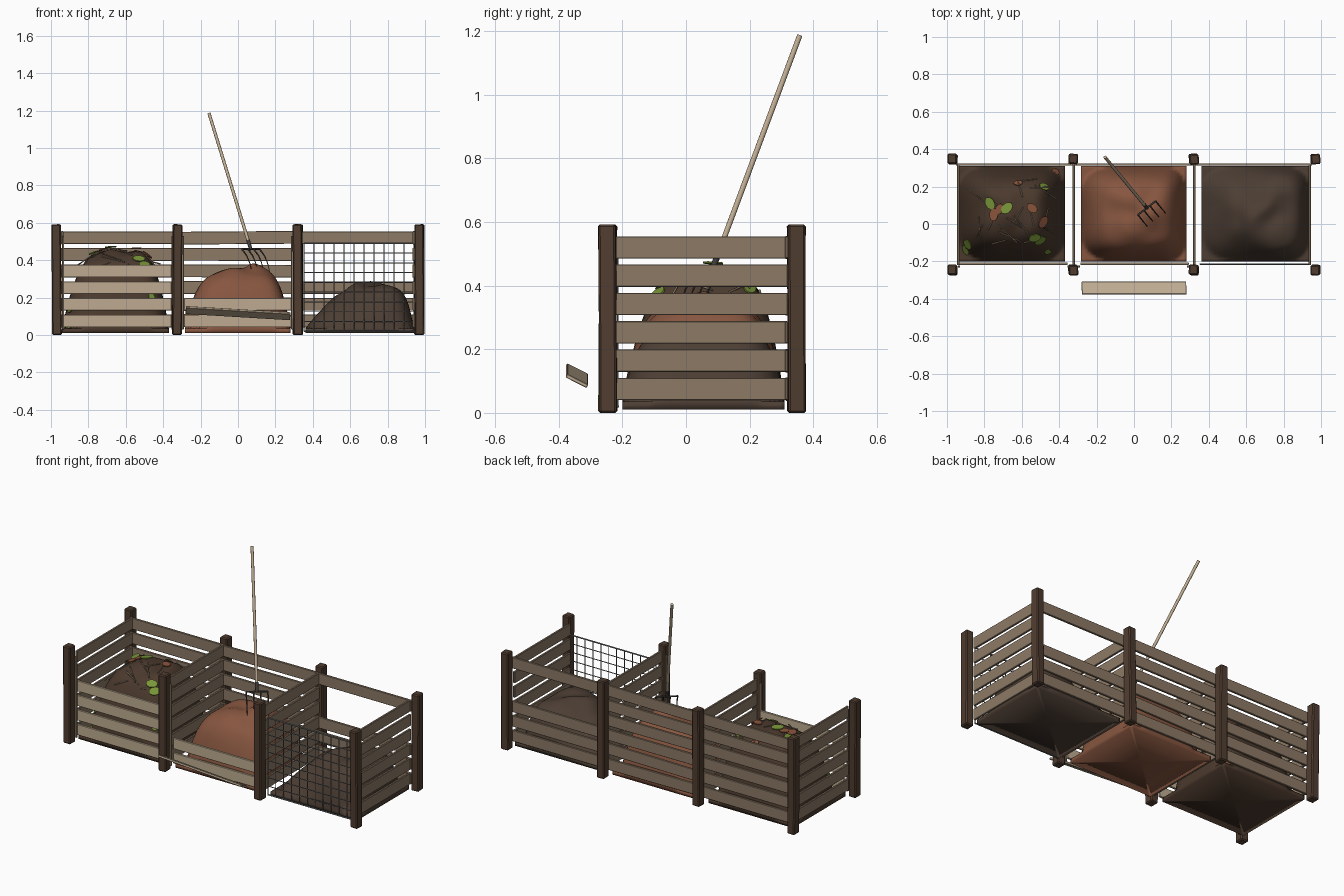
import bpy, bmesh, math, random
from mathutils import Vector, Matrix, noise

random.seed(4)
cube = bpy.data.objects.get("Cube")
if cube:
    bpy.data.objects.remove(cube, do_unlink=True)


def material(name, *rgb):
    m = bpy.data.materials.new(name)
    m.use_nodes = True
    m.diffuse_color = (*rgb, 1)
    m.node_tree.nodes["Principled BSDF"].inputs["Base Color"].default_value = (*rgb, 1)
    return m


POST = material("dark post wood", .08, .046, .03)
OLD = material("weathered board", .265, .193, .132)
FRESH = material("pale board", .52, .41, .285)
SCRAPS = material("dark scraps", .07, .041, .026)
RUST = material("red brown compost", .24, .092, .05)
HUMUS = material("finished compost", .073, .048, .034)
GREEN = material("green leaf", .19, .3, .04)
DRY = material("dry leaf", .25, .09, .045)
WIRE = material("grey wire", .17, .18, .19)
IRON = material("dark iron", .05, .043, .042)


def finish(bm, name, mat, smooth_angle=0):
    bmesh.ops.recalc_face_normals(bm, faces=bm.faces)
    me = bpy.data.meshes.new(name)
    bm.to_mesh(me)
    bm.free()
    me.materials.append(mat)
    ob = bpy.data.objects.new(name, me)
    bpy.context.collection.objects.link(ob)
    if smooth_angle:
        bpy.ops.object.select_all(action="DESELECT")
        ob.select_set(True)
        bpy.context.view_layer.objects.active = ob
        bpy.ops.object.shade_smooth_by_angle(angle=math.radians(smooth_angle))
    return ob


def box(name, centre, size, mat, bevel=.002, rot=(0, 0, 0)):
    bm = bmesh.new()
    bmesh.ops.create_cube(bm, size=1, matrix=Matrix.Diagonal((*size, 1)))
    ob = finish(bm, name, mat)
    ob.location, ob.rotation_euler = centre, rot
    mod = ob.modifiers.new("worn edges", "BEVEL")
    mod.width, mod.segments = bevel, 1
    return ob


def rod(bm, a, b, r, r2=None, sides=12):
    a, b = Vector(a), Vector(b)
    d = b - a
    m = Matrix.Translation((a + b) / 2) @ d.to_track_quat("Z", "Y").to_matrix().to_4x4()
    bmesh.ops.create_cone(bm, cap_ends=True, segments=sides, radius1=r,
                          radius2=r if r2 is None else r2, depth=d.length, matrix=m)


# Posts, each leaning a little
POST_X = (-.97, -.325, .32, .97)
for x in POST_X:
    for side, y in (("front", -.246), ("back", .347)):
        box(side + "_post", (x, y, .296), (.05, .054, .592), POST, .006,
            (random.uniform(-.01, .01), random.uniform(-.01, .01),
             random.uniform(-.1, .1)))

# Slatted end walls and dividers
LEVELS = [.075 + .089 * i for i in range(6)]
for name, x in (("right_wall", -.94), ("right_divider", -.322),
                ("left_divider", .322), ("left_wall", .94)):
    for z in LEVELS:
        box(name + "_board", (x, .05, z), (.013, .54, .07), OLD)

# Back boards, with two missing in the last bay
for bay, x in enumerate((-.63, 0, .63)):
    for i, z in enumerate(LEVELS):
        if bay == 2 and i in (3, 4):
            continue
        tilt = random.uniform(-.012, .012) if bay == 1 else 0
        box("back_board", (x, .318, z), (.645, .013, .068), OLD, rot=(0, tilt, 0))

# Removable front boards and their corner guides
for x, count in ((-.645, 4), (.003, 2)):
    for z in LEVELS[:count]:
        box("front_board", (x, -.212, z), (.58, .013, .066), FRESH)
for x in (-.935, -.35, -.295, .29):
    box("board_guide", (x, -.227, .28), (.012, .012, .5), OLD)

# Loose board leaning out in front of the middle bay
box("loose_board", (0, -.343, .117), (.56, .074, .012), FRESH,
    rot=(math.radians(-27), .06, 0))

# Wire mesh front
bm = bmesh.new()
X0, X1, Y, Z0, Z1 = .352, .94, -.214, .02, .49
for i in range(12):
    x = X0 + (X1 - X0) * i / 11
    rod(bm, (x, Y, Z0), (x, Y, Z1), .0025)
for i in range(10):
    z = Z0 + (Z1 - Z0) * i / 9
    rod(bm, (X0, Y, z), (X1, Y, z), .004 if i in (0, 9) else .0025)
finish(bm, "wire_mesh", WIRE, 50)


# Compost heaps: a rounded surface that fills a bay, on a shallow base
def heap(name, x0, x1, px, py, height, k_right, k_left, sag, mat):
    y0, y1 = -.2, .31

    def top(x, y):
        u = (x - px) / (x1 - px if x > px else px - x0)
        v = (y - py) / (y1 - py if y > py else py - y0)
        r = min(1, (abs(u) ** 4 + abs(v) ** 4) ** .25)
        t = min(1, max(0, u * 1.2 + .5))
        k = k_right + (k_left - k_right) * t * t * (3 - 2 * t)
        lump = noise.noise(Vector((x * 9, y * 9, 2))) * .03 * (1 - r)
        return .035 + height * (1 - r ** k) * (1 - sag * r) + lump

    bm = bmesh.new()
    bmesh.ops.create_grid(bm, x_segments=40, y_segments=36, size=.5)
    for v in bm.verts:
        x = x0 + (v.co.x + .5) * (x1 - x0)
        y = y0 + (v.co.y + .5) * (y1 - y0)
        v.co = (x, y, top(x, y))
    rim = [e for e in bm.edges if e.is_boundary]
    new = bmesh.ops.extrude_edge_only(bm, edges=rim)["geom"]
    for v in new:
        if isinstance(v, bmesh.types.BMVert):
            v.co.z = .01
    base = bmesh.ops.contextual_create(
        bm, geom=[e for e in new if isinstance(e, bmesh.types.BMEdge)])["faces"]
    bmesh.ops.poke(bm, faces=base)
    finish(bm, name, mat, 180)
    return top


scrap_top = heap("fresh_heap", -.94, -.37, -.62, .09, .425, 4.2, 4.2, .08, SCRAPS)
heap("half_done_heap", -.283, .28, .07, .06, .345, 7, 5, .25, RUST)
heap("finished_heap", .36, .94, .69, .07, .24, 1.9, 7, .08, HUMUS)

# Twigs resting on the fresh heap
bm = bmesh.new()
for i in range(20):
    x, y = random.uniform(-.85, -.46), random.uniform(-.1, .25)
    a, half = random.uniform(0, math.tau), random.uniform(.035, .07)
    mid = scrap_top(x, y) + .008
    ends = []
    for s in (-1, 1):
        ex = min(-.39, max(-.92, x + s * half * math.cos(a)))
        ey = min(.29, max(-.18, y + s * half * math.sin(a)))
        ends.append((ex, ey, max(mid - .02, scrap_top(ex, ey) + .006)))
    rod(bm, ends[0], ends[1], .004, .0025)
finish(bm, "twigs", OLD, 50)


# Leaves lying on the fresh heap
def leaves(name, spots, mat):
    bm = bmesh.new()
    for x, y, size in spots:
        e = .02
        slope = Vector((scrap_top(x - e, y) - scrap_top(x + e, y),
                        scrap_top(x, y - e) - scrap_top(x, y + e), 3 * e))
        m = (Matrix.Translation((x, y, scrap_top(x, y) + .014))
             @ slope.to_track_quat("Z", "Y").to_matrix().to_4x4()
             @ Matrix.Rotation(random.uniform(0, math.tau), 4, "Z")
             @ Matrix.Diagonal((1.2, .85, 1, 1)))
        bmesh.ops.create_cone(bm, cap_ends=True, segments=14, radius1=size,
                              radius2=size, depth=.005, matrix=m)
    finish(bm, name, mat, 50)


leaves("green_leaves", [(-.77, .11, .03), (-.68, .085, .03), (-.89, -.11, .034),
                        (-.53, -.075, .028), (-.48, .2, .025), (-.5, -.09, .028),
                        (-.46, -.15, .022), (-.9, -.14, .025)], GREEN)
leaves("dry_leaves", [(-.75, .05, .028), (-.545, .085, .026), (-.42, .28, .026),
                      (-.485, .01, .03), (-.62, .22, .02), (-.72, .08, .025)], DRY)

# Garden fork: handle, crossbar and curved tines
tip, neck = Vector((-.155, .357, 1.185)), Vector((.065, .09, .47))
down = (neck - tip).normalized()
across = Vector((.8, .62, 0)).normalized()
forward = across.cross(down).normalized()
if forward.x < 0:
    forward = -forward
bm = bmesh.new()
rod(bm, tip, neck, .0085, sides=16)
finish(bm, "fork_handle", FRESH, 50)

bm = bmesh.new()
rod(bm, neck - down * .04, neck + down * .015, .0105, .009)
bar = neck + down * .012
rod(bm, bar - across * .06, bar + across * .06, .005)
for i in range(4):
    p = bar + across * (.04 * i - .06)
    for step, (along, out) in enumerate(((.05, .022), (.045, .006), (.05, -.004))):
        q = p + down * along + forward * out
        rod(bm, p, q, .0045 - .001 * step, .0035 - .001 * step)
        p = q
finish(bm, "fork_head", IRON, 50)
